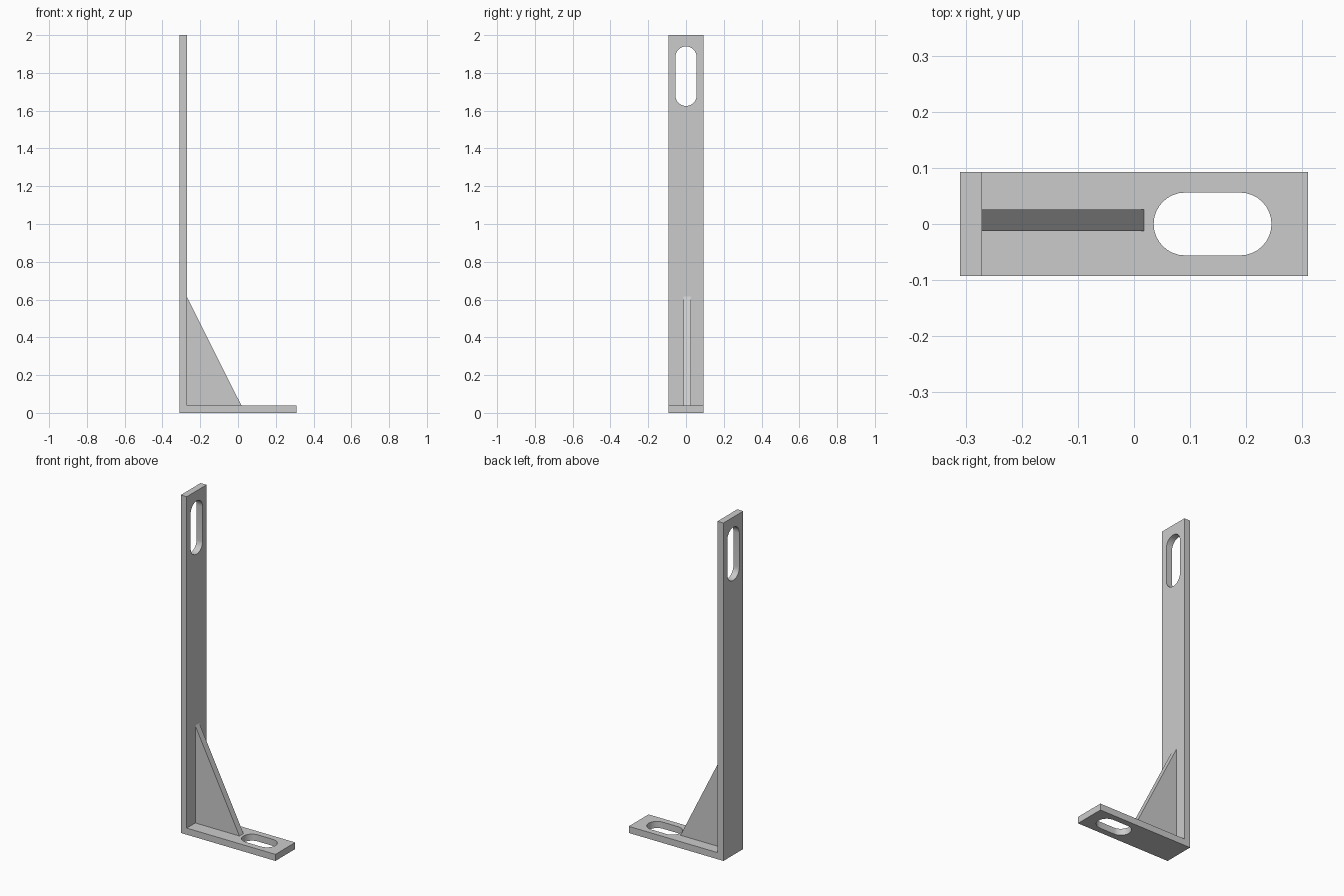
import bpy
import math
from mathutils import Vector

cube = bpy.data.objects.get("Cube")
if cube:
    bpy.data.objects.remove(cube, do_unlink=True)

# Single plain grey
GREY = (0.6, 0.6, 0.6)
grey = bpy.data.materials.new("plain_grey")
grey.use_nodes = True
grey.diffuse_color = (*GREY, 1)
grey.node_tree.nodes["Principled BSDF"].inputs["Base Color"].default_value = (*GREY, 1)

HALF_X, HALF_Y, HEIGHT, THICK = 0.31, 0.0925, 2.0, 0.039
INNER_X = -HALF_X + THICK


def prism(name, outline, offset):
    """Extrude a closed 3D outline along offset."""
    n = len(outline)
    low = [Vector(p) for p in outline]
    verts = low + [p + Vector(offset) for p in low]
    faces = [list(range(n))[::-1], list(range(n, 2 * n))]
    faces += [(i, (i + 1) % n, (i + 1) % n + n, i + n) for i in range(n)]
    mesh = bpy.data.meshes.new(name)
    mesh.from_pydata(verts, [], faces)
    mesh.materials.append(grey)
    obj = bpy.data.objects.new(name, mesh)
    bpy.context.collection.objects.link(obj)
    # Consistent outward normals
    bpy.context.view_layer.objects.active = obj
    obj.select_set(True)
    bpy.ops.object.mode_set(mode='EDIT')
    bpy.ops.mesh.select_all(action='SELECT')
    bpy.ops.mesh.normals_make_consistent(inside=False)
    bpy.ops.object.mode_set(mode='OBJECT')
    obj.select_set(False)
    return obj


def slot_outline(start, end, radius, steps=16):
    """Rounded slot: (along, across) points between two overall ends."""
    points = []
    for centre, turn in ((end - radius, -math.pi / 2), (start + radius, math.pi / 2)):
        for i in range(steps + 1):
            a = turn + math.pi * i / steps
            points.append((centre + radius * math.cos(a), radius * math.sin(a)))
    return points


def cut(target, cutter):
    cutter.hide_render = True
    mod = target.modifiers.new("slot", 'BOOLEAN')
    mod.operation = 'DIFFERENCE'
    mod.solver = 'EXACT'
    mod.object = cutter
    bpy.context.view_layer.objects.active = target
    bpy.ops.object.modifier_apply(modifier=mod.name)
    bpy.data.objects.remove(cutter, do_unlink=True)


# L-shaped bracket: upright and foot from one profile
profile = [(-HALF_X, 0), (HALF_X, 0), (HALF_X, THICK),
           (INNER_X, THICK), (INNER_X, HEIGHT), (-HALF_X, HEIGHT)]
bracket = prism("angle_bracket", [(x, -HALF_Y, z) for x, z in profile], (0, 2 * HALF_Y, 0))

# Mounting slots through the foot and the upright
foot_slot = slot_outline(0.035, 0.245, 0.056)
cut(bracket, prism("foot_slot_cutter", [(u, v, -0.1) for u, v in foot_slot], (0, 0, 0.3)))
top_slot = slot_outline(1.625, 1.94, 0.056)
cut(bracket, prism("upright_slot_cutter", [(-0.4, v, u) for u, v in top_slot], (0.3, 0, 0)))

# Triangular gusset, set slightly off centre
triangle = [(INNER_X, THICK), (0.018, THICK), (INNER_X, 0.615)]
gusset = prism("gusset", [(x, -0.0125, z) for x, z in triangle], (0, 0.0385, 0))

# Smooth slot ends, crisp edges elsewhere
bpy.ops.object.select_all(action='DESELECT')
bracket.select_set(True)
bpy.context.view_layer.objects.active = bracket
bpy.ops.object.shade_smooth_by_angle(angle=math.radians(30))
